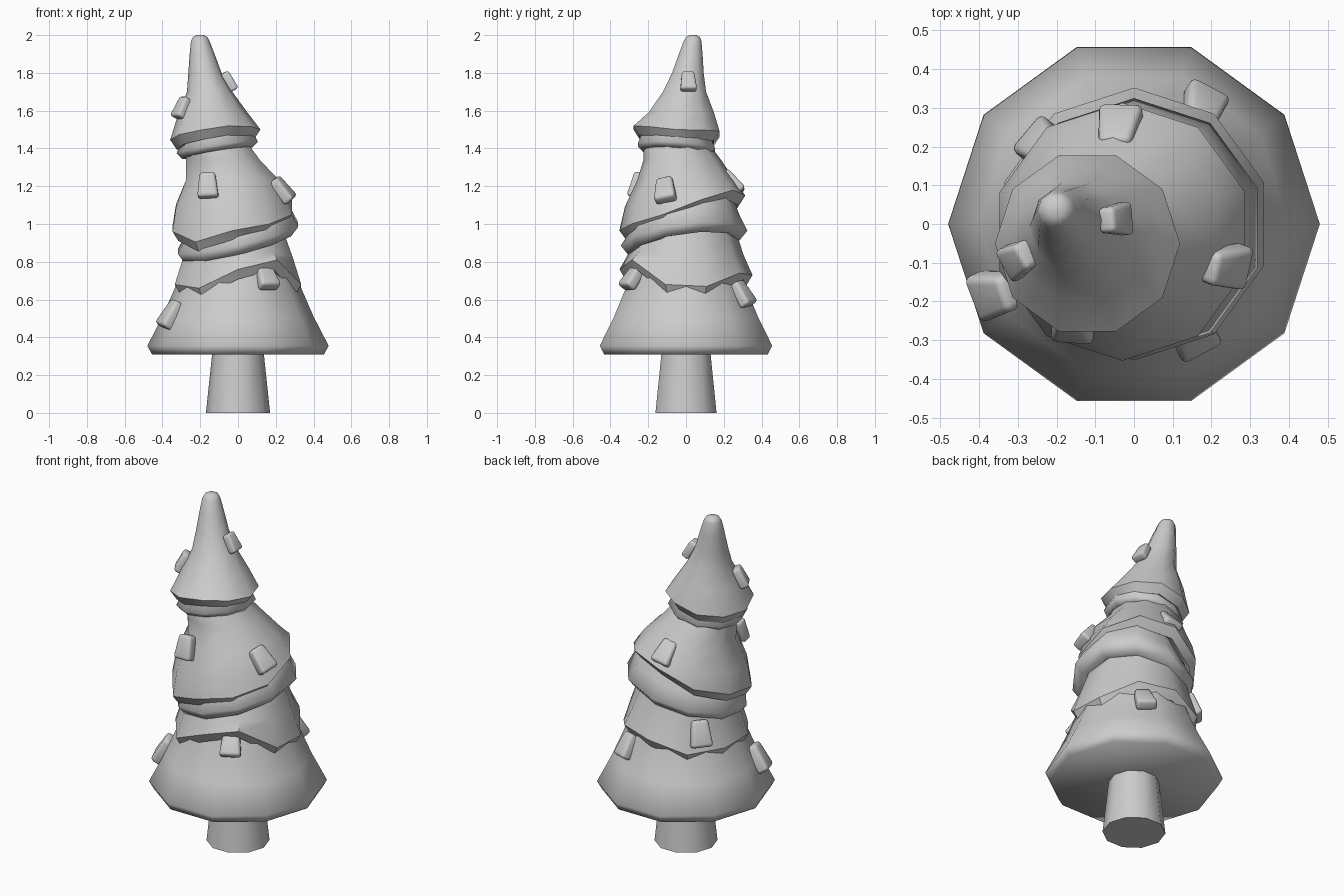
import bpy, bmesh
from math import cos, sin, radians
from mathutils import Matrix, Vector

if "Cube" in bpy.data.objects:
    bpy.data.objects.remove(bpy.data.objects["Cube"])

N = 10


def finish(bm, name, angle=40):
    bmesh.ops.recalc_face_normals(bm, faces=bm.faces)
    me = bpy.data.meshes.new(name)
    bm.to_mesh(me)
    bm.free()
    ob = bpy.data.objects.new(name, me)
    bpy.context.collection.objects.link(ob)
    bpy.ops.object.select_all(action='DESELECT')
    ob.select_set(True)
    bpy.context.view_layer.objects.active = ob
    bpy.ops.object.shade_smooth_by_angle(angle=radians(angle))
    return ob


def loft(name, rings, turn=0, cap_bottom=False, cap_top=False, angle=40):
    """Ten-sided loft; ring = (cx, cy, radius, z) with z a number or a list per corner."""
    bm = bmesh.new()
    loops = []
    for cx, cy, r, z in rings:
        zs = z if isinstance(z, list) else [z] * N
        loops.append([bm.verts.new((cx + r * cos(radians(36 * k + turn)),
                                    cy + r * sin(radians(36 * k + turn)), zs[k]))
                      for k in range(N)])
    for a, b in zip(loops, loops[1:]):
        for k in range(N):
            j = (k + 1) % N
            bm.faces.new((a[k], a[j], b[j], b[k]))
    if cap_bottom:
        bm.faces.new(loops[0])
    if cap_top:
        bm.faces.new(loops[-1])
    return finish(bm, name, angle)


def shift(zs, d):
    return [z + d for z in zs]


def mix(zs, z1, t):
    return [z * (1 - t) + z1 * t for z in zs]


def tilt(z, tx, ty, turn=0):
    return [z + tx * cos(radians(36 * k + turn)) + ty * sin(radians(36 * k + turn))
            for k in range(N)]


# trunk
loft("trunk", [(0, 0, .17, 0), (0, 0, .135, .33)], 0, True)

# bottom skirt
loft("bottom_skirt", [(0, 0, .455, .31), (0, 0, .48, .355), (0, 0, .40, .51),
                      (0, 0, .335, .66), (0, 0, .28, .82)], 0, True, angle=120)

# second tier with wavy rim (corners start at 18 degrees)
rim = [.67, .74, .73, .67, .68, .68, .66, .76, .81, .68]
loft("second_tier", [(0, 0, .27, shift(rim, -.04)), (0, 0, .322, shift(rim, -.052)),
                     (0, 0, .352, rim), (0, 0, .305, mix(rim, .87, .75)),
                     (-.01, 0, .275, .93), (-.02, 0, .23, 1.08)], 18)

# tilted ledge under the third tier
rim = tilt(.925, .075, .04, 18)
loft("third_tier_ledge", [(0, -.01, .22, shift(rim, -.04)), (0, -.01, .295, shift(rim, -.05)),
                          (0, -.01, .335, rim), (0, -.005, .285, shift(rim, .09)),
                          (0, 0, .255, shift(rim, .16)), (-.02, 0, .20, 1.22)],
     18, angle=100)

# third tier with wavy rim
rim = [1.13, 1.18, 1.15, 1.05, .99, .96, .905, .965, 1.0, 1.05]
loft("third_tier", [(-.035, -.02, .24, shift(rim, -.03)), (-.035, -.02, .295, shift(rim, -.05)),
                    (-.03, -.02, .333, rim), (-.035, -.015, .308, mix(rim, 1.22, .5)),
                    (-.03, 0, .257, 1.235), (-.08, -.02, .205, 1.34),
                    (-.11, -.05, .175, 1.42), (-.12, -.04, .12, 1.5)], 18)

# ledge under the top cone
rim = tilt(1.405, .03, -.015)
loft("top_ledge", [(-.11, -.05, .14, shift(rim, -.02)), (-.11, -.05, .185, shift(rim, -.03)),
                   (-.11, -.05, .215, rim), (-.11, -.05, .17, shift(rim, .1))], angle=100)

# leaning top cone with rounded tip
wave = [0, .01, .02, 0, -.01, -.015, 0, .01, .02, .01]
rim = [z + w for z, w in zip(tilt(1.48, .02, -.015), wave)]
loft("top_cone", [(-.12, -.05, .16, shift(rim, -.04)), (-.12, -.05, .205, shift(rim, -.05)),
                  (-.12, -.05, .239, rim), (-.132, -.025, .182, 1.59),
                  (-.15, -.008, .12, 1.70), (-.175, .01, .088, 1.80),
                  (-.19, .025, .066, 1.90), (-.2, .035, .049, 1.97),
                  (-.2, .037, .038, 1.99), (-.2, .037, .02, 2.0)], 0, False, True)

# tapered rounded ornaments: position, heading, upward pitch, roll, scale
chips = [
    ((-.16, -.262, 1.205), -95, 18, 3, 1.05),
    ((.235, -.11, 1.18), -22, 38, 15, 1.1),
    ((.15, -.28, .72), -62, 38, 0, 1.1),
    ((-.355, -.18, .52), 205, 32, -8, 1.2),
    ((-.297, -.09, 1.615), 210, 28, 0, .9),
    ((-.047, .012, 1.755), 5, 30, 0, .82),
    ((.178, .3, .63), 58, 32, 8, 1.08),
    ((-.04, .245, 1.22), 97, 42, -12, 1.08),
    ((-.238, .205, .775), 140, 22, 0, 1.15),
]
for i, (pos, head, pitch, roll, s) in enumerate(chips):
    bm = bmesh.new()
    bmesh.ops.create_cube(bm, size=1)
    for v in bm.verts:
        taper = .108 if v.co.z < 0 else .078
        v.co = Vector((v.co.x * .058, v.co.y * taper, v.co.z * .13))
    bmesh.ops.bevel(bm, geom=bm.edges[:], offset=.016, segments=3, profile=.5, affect='EDGES')
    m = (Matrix.Translation(pos) @ Matrix.Rotation(radians(head), 4, 'Z')
         @ Matrix.Rotation(radians(-pitch), 4, 'Y') @ Matrix.Rotation(radians(roll), 4, 'X')
         @ Matrix.Scale(s, 4))
    bm.transform(m)
    finish(bm, f"ornament_{i + 1}", 60)
